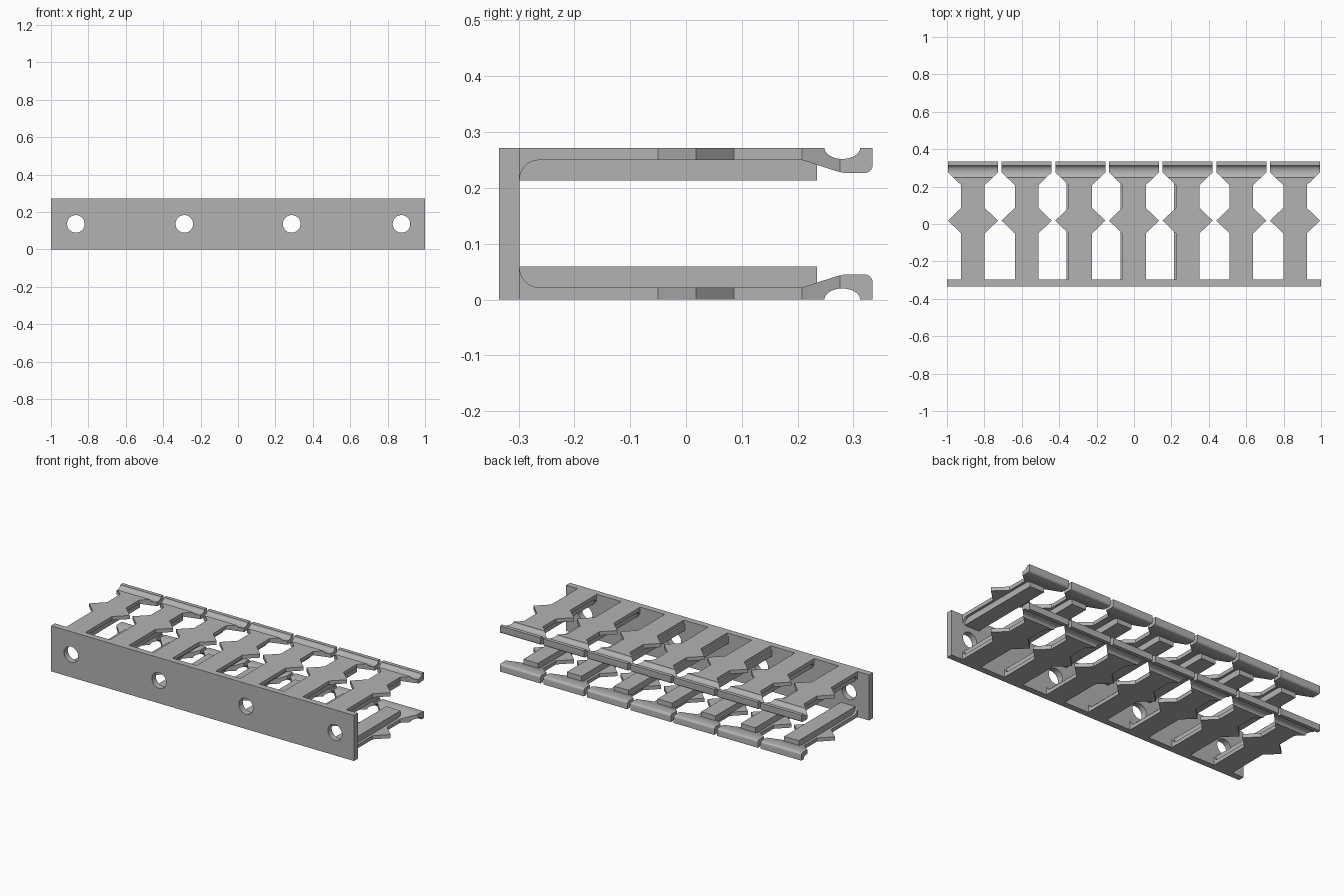
import bpy, bmesh, math
from mathutils import Matrix, Vector

old = bpy.data.objects.get("Cube")
if old:
    bpy.data.objects.remove(old, do_unlink=True)

HEIGHT, MID = 0.272, 0.136      # overall height and mirror plane
PITCH, COUNT = 0.287, 7         # finger spacing
FRONT, INNER = -0.335, -0.298   # mounting plate faces

grey = bpy.data.materials.new("plain grey")
grey.use_nodes = True
grey.diffuse_color = (0.45, 0.45, 0.45, 1)
grey.node_tree.nodes["Principled BSDF"].inputs["Base Color"].default_value = grey.diffuse_color


def make(name, bm, loc=(0, 0, 0)):
    bmesh.ops.recalc_face_normals(bm, faces=bm.faces)
    mesh = bpy.data.meshes.new(name)
    bm.to_mesh(mesh)
    bm.free()
    mesh.materials.append(grey)
    ob = bpy.data.objects.new(name, mesh)
    ob.location = loc
    bpy.context.scene.collection.objects.link(ob)
    return ob


def box(name, lo, hi, loc=(0, 0, 0)):
    bm = bmesh.new()
    lo, hi = Vector(lo), Vector(hi)
    mat = Matrix.Translation((lo + hi) / 2) @ Matrix.Diagonal((*(hi - lo), 1))
    bmesh.ops.create_cube(bm, size=1, matrix=mat)
    return make(name, bm, loc)


def prism(name, points, direction, loc=(0, 0, 0)):
    bm = bmesh.new()
    face = bm.faces.new([bm.verts.new(p) for p in points])
    out = bmesh.ops.extrude_face_region(bm, geom=[face])
    moved = [v for v in out["geom"] if isinstance(v, bmesh.types.BMVert)]
    bmesh.ops.translate(bm, verts=moved, vec=direction)
    return make(name, bm, loc)


def arc(cy, cz, ry, rz, start, end, n):
    angles = [math.radians(start + (end - start) * i / n) for i in range(n + 1)]
    return [(cy + ry * math.cos(a), cz + rz * math.sin(a)) for a in angles]


def boolean(ob, cutter, operation):
    mod = ob.modifiers.new("cut", "BOOLEAN")
    mod.operation, mod.solver, mod.object = operation, "EXACT", cutter
    cutter.hide_render = True
    cutter.hide_set(True)


def mirror_z(ob):
    mod = ob.modifiers.new("lower copy", "MIRROR")
    mod.use_axis = (False, False, True)
    mod.use_mirror_merge = False


def smooth(ob):
    bpy.ops.object.select_all(action="DESELECT")
    ob.select_set(True)
    bpy.context.view_layer.objects.active = ob
    bpy.ops.object.shade_smooth_by_angle(angle=math.radians(30))


# Mounting plate with four screw holes
plate = box("mounting_plate", (-1, FRONT, 0), (1, INNER, HEIGHT))
bm = bmesh.new()
for x in (-0.867, -0.287, 0.287, 0.874):
    mat = Matrix.Translation((x, FRONT, MID)) @ Matrix.Rotation(math.pi / 2, 4, "X")
    bmesh.ops.create_cone(bm, cap_ends=True, segments=40, radius1=0.047,
                          radius2=0.047, depth=0.2, matrix=mat)
boolean(plate, make("hole_cutter", bm), "DIFFERENCE")
smooth(plate)

# Side profile of one upper finger: root fillet, slope, tip and grooved head
profile = [(INNER - 0.004, HEIGHT), (INNER - 0.004, 0.215)]
profile += arc(-0.263, 0.215, 0.035, 0.035, 180, 90, 8)
profile += [(0.208, 0.25), (0.27, 0.23)]
profile += [(0.283, 0.227)]
profile += arc(0.32, 0.24, 0.014, 0.013, 270, 360, 6)
profile += [(0.334, HEIGHT)]
profile += arc(0.28, HEIGHT, 0.032, 0.02, 0, -180, 16)
half = 0.134
fingers = prism("fingers", [(-half - 0.02, y, z - MID) for y, z in profile],
                (2 * half + 0.04, 0, 0), (-3 * PITCH, 0, MID))

# Plan outline: narrow bar, pointed side barbs and flared head
bar = 0.063
side = [(bar, -0.32), (bar, -0.05), (half, 0.018), (bar, 0.086),
        (bar, 0.208), (half, 0.276), (half, 0.36)]
outline = side + [(-x, y) for x, y in reversed(side)]
plan = prism("finger_outline", [(x, y, 0) for x, y in outline],
             (0, 0, 0.3), (-3 * PITCH, 0, MID))
boolean(fingers, plan, "INTERSECT")
mirror_z(fingers)
row = fingers.modifiers.new("row", "ARRAY")
row.count = COUNT
row.use_relative_offset = False
row.use_constant_offset = True
row.constant_offset_displace = (PITCH, 0, 0)
smooth(fingers)

# Stiffening ribs on the inner faces, the middle three set slightly aside
for i in range(COUNT):
    n = i - COUNT // 2
    shift = -0.025 if abs(n) < 2 else 0
    rib = box(f"rib_{i + 1}", (-0.048, INNER - 0.002, 0.213 - MID),
              (0.048, 0.235, 0.252 - MID), (n * PITCH + shift, 0, MID))
    mirror_z(rib)
